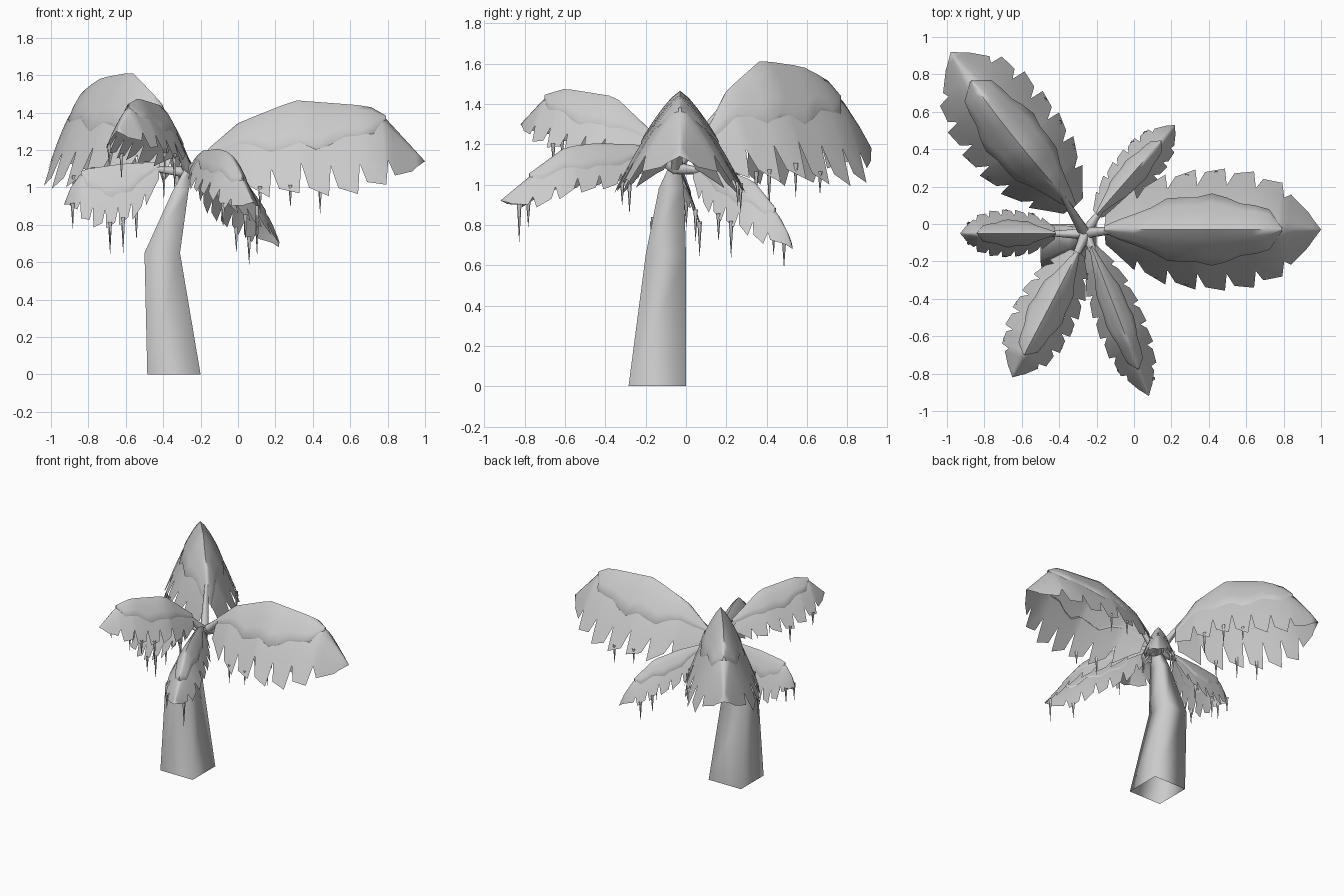
import bpy, bmesh, math, random
from mathutils import Vector

random.seed(4)
if "Cube" in bpy.data.objects:
    bpy.data.objects.remove(bpy.data.objects["Cube"])

grey = bpy.data.materials.new("plain grey")
grey.use_nodes = True
grey.diffuse_color = (0.6, 0.6, 0.6, 1)
grey.node_tree.nodes["Principled BSDF"].inputs["Base Color"].default_value = (0.6, 0.6, 0.6, 1)

CROWN = Vector((-0.26, -0.05, 1.08))
WIDTH = [(0, .25), (.1, .62), (.25, .88), (.45, 1), (.65, .95), (.8, .75), (.9, .42), (1, 0)]
CAP = [(0, .25), (.15, .42), (.3, .57), (.45, .6), (.6, .5), (.75, .4), (.82, .04)]
ROWS = [0, .2, .4, .58, .76, 1]


def lerp(points, t):
    for (a, p), (b, q) in zip(points, points[1:]):
        if t <= b:
            return p + (q - p) * max(0, t - a) / (b - a)
    return points[-1][1]


def finish(name, bm, angle, up=False):
    bmesh.ops.remove_doubles(bm, verts=bm.verts, dist=0.0004)
    bmesh.ops.recalc_face_normals(bm, faces=bm.faces)
    if up and sum(f.normal.z * f.calc_area() for f in bm.faces) < 0:
        bmesh.ops.reverse_faces(bm, faces=bm.faces)
    mesh = bpy.data.meshes.new(name)
    bm.to_mesh(mesh)
    bm.free()
    mesh.materials.append(grey)
    obj = bpy.data.objects.new(name, mesh)
    bpy.context.collection.objects.link(obj)
    bpy.ops.object.select_all(action='DESELECT')
    obj.select_set(True)
    bpy.context.view_layer.objects.active = obj
    bpy.ops.object.shade_smooth_by_angle(angle=math.radians(angle))


def skin(bm, grid):
    rows = [[bm.verts.new(p) for p in row] for row in grid]
    for a, b in zip(rows, rows[1:]):
        for i in range(len(a) - 1):
            bm.faces.new((a[i], a[i + 1], b[i + 1], b[i]))


def spike(bm, a, b, r0, r1, sides):
    # tapered rod from a to b
    rot = (b - a).to_track_quat('Z', 'Y')
    rings = []
    for c, r in ((a, r0), (b, r1)):
        ring = [c + rot @ Vector((r * math.cos(k * math.tau / sides),
                                  r * math.sin(k * math.tau / sides), 0)) for k in range(sides)]
        rings.append(ring + ring[:1])
    skin(bm, rings)


def frond(name, start, end, ridge, width, drop, teeth, icicles, bend=0):
    s, e = Vector((*start, 0)), Vector((*end, 0))
    along = e - s
    side = Vector((-along.y, along.x, 0)).normalized()

    def point(t, v, sign, lift=-.01):
        w = lerp(WIDTH, t)
        t2 = min(1, t + .03 * v * w)
        z = lerp(ridge, t) - drop * w * v ** 1.3 + lift
        across = sign * width * w * v + bend * 4 * t * (1 - t)
        return s + along * t2 + side * across + Vector((0, 0, z))

    # leaf: two serrated halves meeting at the ridge
    leaf, ice = bmesh.new(), bmesh.new()
    for sign in (1, -1):
        grid, roots = [], []
        for k in range(teeth):
            for f, reach in ((0, .76), (.22, .97), (.88, 1.04)):
                t = (k + f) / teeth * .95
                if k == 0 and f == 0:
                    reach = 1
                grid.append([point(t, v, sign) for v in ROWS[:-1]] + [point(t, reach, sign)])
            roots.append(point((k + .6) / teeth * .95, .95, sign))
        for t in (.955, 1):
            grid.append([point(t, v, sign) for v in ROWS])
        skin(leaf, grid)
        # icicles hang from some of the leaf teeth
        for p in random.sample(roots[1:], icicles):
            length = random.uniform(.11, .2)
            spike(ice, p, p - Vector((0, 0, length)), .012, .0006, 5)
    finish(name + "_leaf", leaf, 150, True)
    finish(name + "_icicles", ice, 80)

    # thick snow cap over the ridge with a wavy rim
    cap = bmesh.new()
    grid = []
    for k in range(13):
        t = .82 * k / 12
        rim = lerp(CAP, t) * (1 + .07 * math.sin(k * 1.9))
        top = [point(t, abs(j) / 4 * rim, 1 if j > 0 else -1, .006) for j in range(-4, 5)]
        under = [point(t, rim * .97, sg, -.026) for sg in (-1, 1)]
        grid.append([under[0]] + top + [under[1]])
    skin(cap, grid)
    finish(name + "_snow", cap, 70, True)

    # stem joining the leaf to the crown
    stem = bmesh.new()
    spike(stem, CROWN, point(.1, 0, 1, -.025), .034, .012, 5)
    finish(name + "_stem", stem, 80)


# trunk: square sections (z, x range, y range)
trunk = bmesh.new()
sections = [(0, -.485, -.2, -.285, 0), (.65, -.5, -.31, -.2, 0),
            (.98, -.35, -.265, -.135, -.01), (1.1, -.285, -.24, -.08, -.03)]
skin(trunk, [[(x0, y0, z), (x1, y0, z), (x1, y1, z), (x0, y1, z), (x0, y0, z)]
             for z, x0, x1, y0, y1 in sections])
finish("trunk", trunk, 120)

# fronds: base, tip, ridge heights along the length, half width, drop, teeth, icicles, bend
frond("left_side_frond", (-.16, -.03), (1, -.03),
      [(0, 1.2), (.14, 1.34), (.4, 1.46), (.74, 1.43), (.81, 1.39), (1, 1.15)], .32, .47, 7, 2)
frond("back_right_frond", (-.32, .09), (-.98, .92),
      [(0, 1.24), (.14, 1.46), (.35, 1.61), (.6, 1.58), (.74, 1.52), (.88, 1.38), (1, 1.19)],
      .27, .56, 7, 3, .02)
frond("right_side_frond", (-.42, -.05), (-.93, -.05),
      [(0, 1.13), (.4, 1.12), (.8, 1.09), (.9, 1.05), (1, .92)], .125, .31, 7, 3)
frond("front_right_frond", (-.3, -.15), (-.65, -.82),
      [(0, 1.24), (.3, 1.43), (.67, 1.47), (.82, 1.44), (1, 1.31)], .17, .28, 7, 2)
frond("front_left_frond", (-.23, -.12), (.08, -.92),
      [(0, 1.15), (.12, 1.19), (.4, 1.2), (.6, 1.18), (.82, 1.05), (1, .93)], .13, .21, 7, 1)
frond("back_left_frond", (-.2, .05), (.22, .53),
      [(0, 1.1), (.3, 1.07), (.6, 1.01), (.9, .83), (1, .69)], .12, .22, 7, 2)
